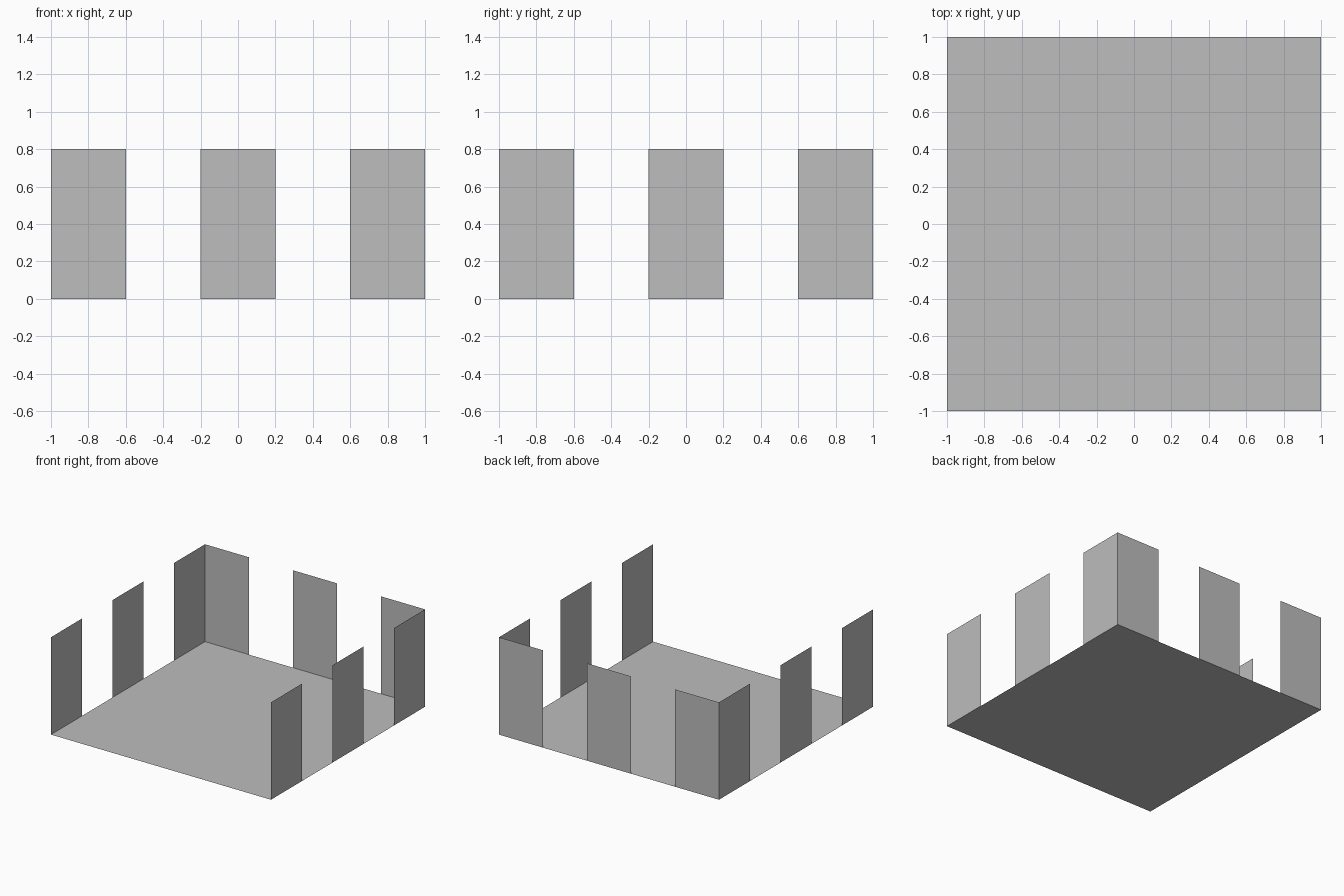
import bpy

if "Cube" in bpy.data.objects:
    bpy.data.objects.remove(bpy.data.objects["Cube"])

# One plain grey for everything
grey = bpy.data.materials.new("light_grey")
grey.diffuse_color = (0.51, 0.51, 0.51, 1.0)
grey.use_nodes = True
grey.node_tree.nodes["Principled BSDF"].inputs["Base Color"].default_value = grey.diffuse_color

HALF = 1.0      # half side of the square floor
WIDTH = 0.4     # panel width
HEIGHT = 0.8    # panel height


def sheet(name, corners):
    """Flat single-face part."""
    mesh = bpy.data.meshes.new(name)
    mesh.from_pydata(corners, [], [tuple(range(len(corners)))])
    mesh.materials.append(grey)
    obj = bpy.data.objects.new(name, mesh)
    bpy.context.collection.objects.link(obj)
    return obj


def panel(name, a, b):
    """Upright panel standing on the floor line from a to b."""
    sheet(name, [(*a, 0), (*b, 0), (*b, HEIGHT), (*a, HEIGHT)])


# Floor
sheet("floor", [(-HALF, -HALF, 0), (HALF, -HALF, 0), (HALF, HALF, 0), (-HALF, HALF, 0)])

# Three spaced panels on the left, right and back edges; the front stays open
for i, c in enumerate((-0.8, 0.0, 0.8), 1):
    lo, hi = c - WIDTH / 2, c + WIDTH / 2
    panel(f"right_wall_panel_{i}", (HALF, lo), (HALF, hi))
    panel(f"left_wall_panel_{i}", (-HALF, hi), (-HALF, lo))
    panel(f"back_wall_panel_{i}", (hi, HALF), (lo, HALF))
